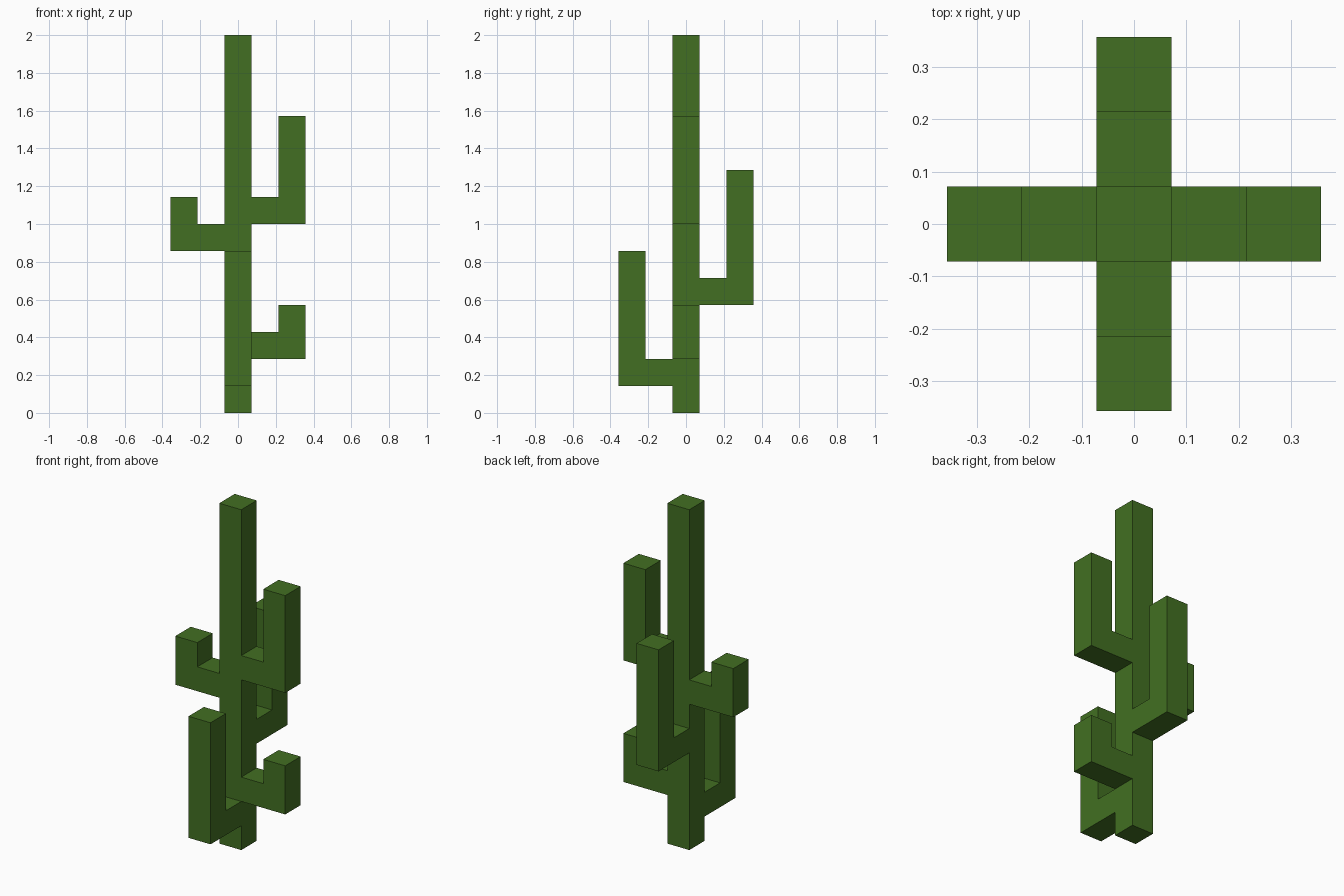
import bpy, bmesh
from mathutils import Vector

if "Cube" in bpy.data.objects:
    bpy.data.objects.remove(bpy.data.objects["Cube"])

U = 1 / 7                      # block width; cactus is 14 blocks tall
UP = Vector((0, 0, 1))

green = bpy.data.materials.new("cactus green")
green.diffuse_color = (0.0545, 0.159, 0.016, 1)
green.use_nodes = True
green.node_tree.nodes["Principled BSDF"].inputs["Base Color"].default_value = green.diffuse_color

bm = bmesh.new()


def extrude(face, direction, blocks):
    """Pull a face out along a direction and return the new end face."""
    end = bmesh.ops.extrude_discrete_faces(bm, faces=[face])["faces"][0]
    bmesh.ops.translate(bm, verts=end.verts, vec=direction * blocks * U)
    return end


def find_face(direction, centre):
    """Face pointing in a direction and lying at a given centre (in blocks)."""
    bm.normal_update()
    return min((f for f in bm.faces if f.normal.dot(direction) > 0.9),
               key=lambda f: (f.calc_center_median() - centre * U).length)


# Trunk: first block, then extruded upward in stages where arms join
bmesh.ops.create_cube(bm, size=U)
bmesh.ops.translate(bm, verts=bm.verts, vec=UP * U / 2)
levels = [1, 2, 3, 4, 5, 6, 7, 8, 14]
top = find_face(UP, UP)
for low, high in zip(levels, levels[1:]):
    top = extrude(top, UP, high - low)

# Arms: outward direction, height of the elbow base, height of the tip
arms = [((0, -1, 0), 1, 6),
        ((1, 0, 0), 2, 4),
        ((0, 1, 0), 4, 9),
        ((-1, 0, 0), 6, 8),
        ((1, 0, 0), 7, 11)]
for out, base, tip in arms:
    out = Vector(out)
    side = find_face(out, out * 0.5 + UP * (base + 0.5))
    elbow = extrude(extrude(side, out, 1), out, 1)
    elbow_top = find_face(UP, out * 2 + UP * (base + 1))
    extrude(elbow_top, UP, tip - base - 1)

# Merge coplanar faces so every side is one flat face
bmesh.ops.recalc_face_normals(bm, faces=bm.faces)
bmesh.ops.dissolve_limit(bm, angle_limit=0.01, verts=bm.verts, edges=bm.edges)

mesh = bpy.data.meshes.new("cactus")
bm.to_mesh(mesh)
bm.free()
mesh.materials.append(green)
cactus = bpy.data.objects.new("cactus", mesh)
bpy.context.collection.objects.link(cactus)
